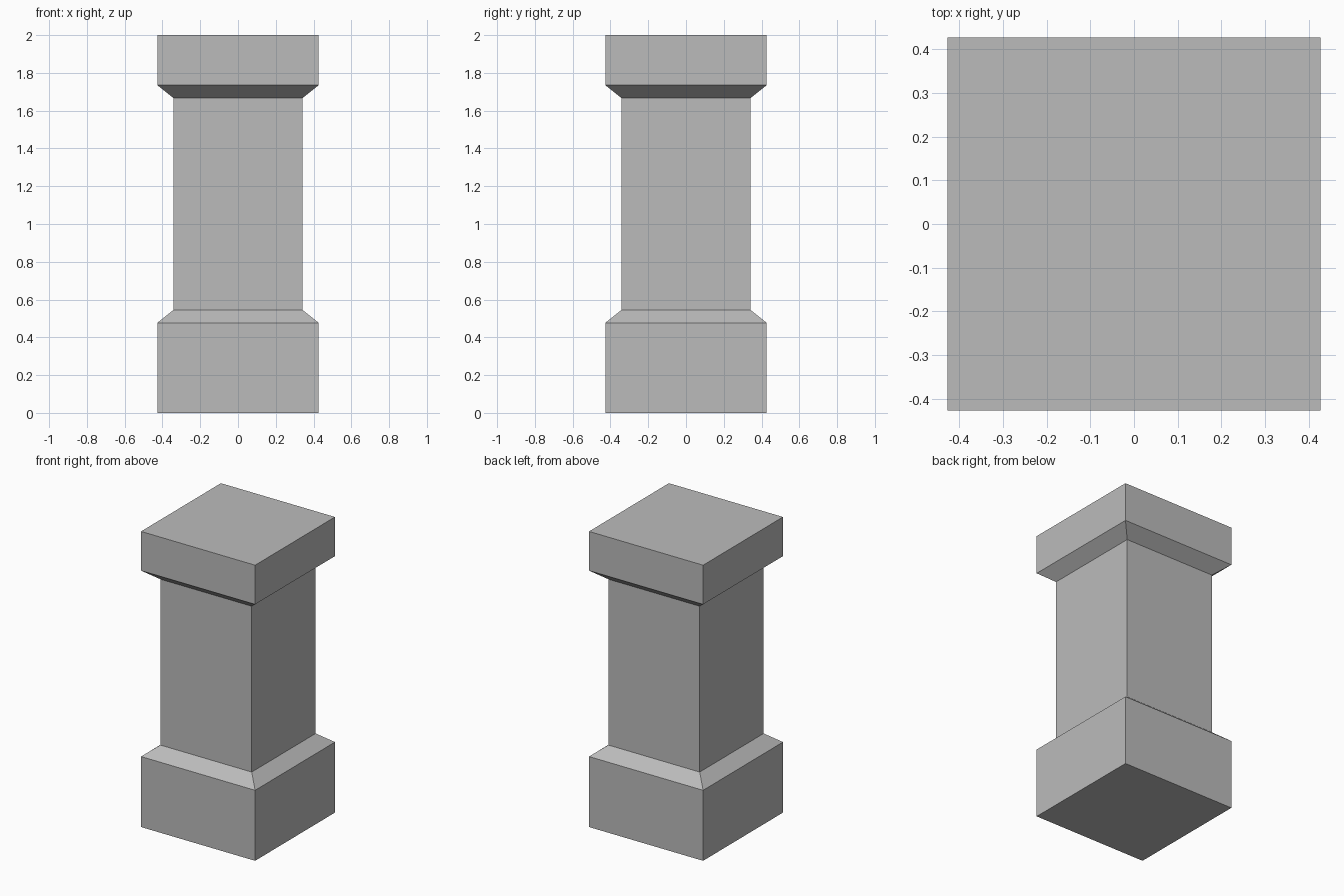
import bpy
import bmesh

if "Cube" in bpy.data.objects:
    bpy.data.objects.remove(bpy.data.objects["Cube"])

# Single stone colour
stone = bpy.data.materials.new("grey_stone")
stone.diffuse_color = (0.5, 0.5, 0.5, 1.0)
stone.use_nodes = True
stone.node_tree.nodes["Principled BSDF"].inputs["Base Color"].default_value = stone.diffuse_color

WIDE, NARROW = 0.427, 0.342

# Square sections (half width, height): plinth, chamfer, shaft, flare, cap
profile = [
    (WIDE, 0.0), (WIDE, 0.477),
    (NARROW, 0.545), (NARROW, 1.667),
    (WIDE, 1.735), (WIDE, 2.0),
]

bm = bmesh.new()
rings = [
    [bm.verts.new((sx * r, sy * r, z)) for sx, sy in ((-1, -1), (1, -1), (1, 1), (-1, 1))]
    for r, z in profile
]

# Four walls between neighbouring sections
for low, high in zip(rings, rings[1:]):
    for i in range(4):
        j = (i + 1) % 4
        bm.faces.new((low[i], low[j], high[j], high[i]))

# Underside and top
bm.faces.new(rings[0][::-1])
bm.faces.new(rings[-1])

mesh = bpy.data.meshes.new("square_pillar")
bm.to_mesh(mesh)
bm.free()
mesh.materials.append(stone)
bpy.context.collection.objects.link(bpy.data.objects.new("square_pillar", mesh))
